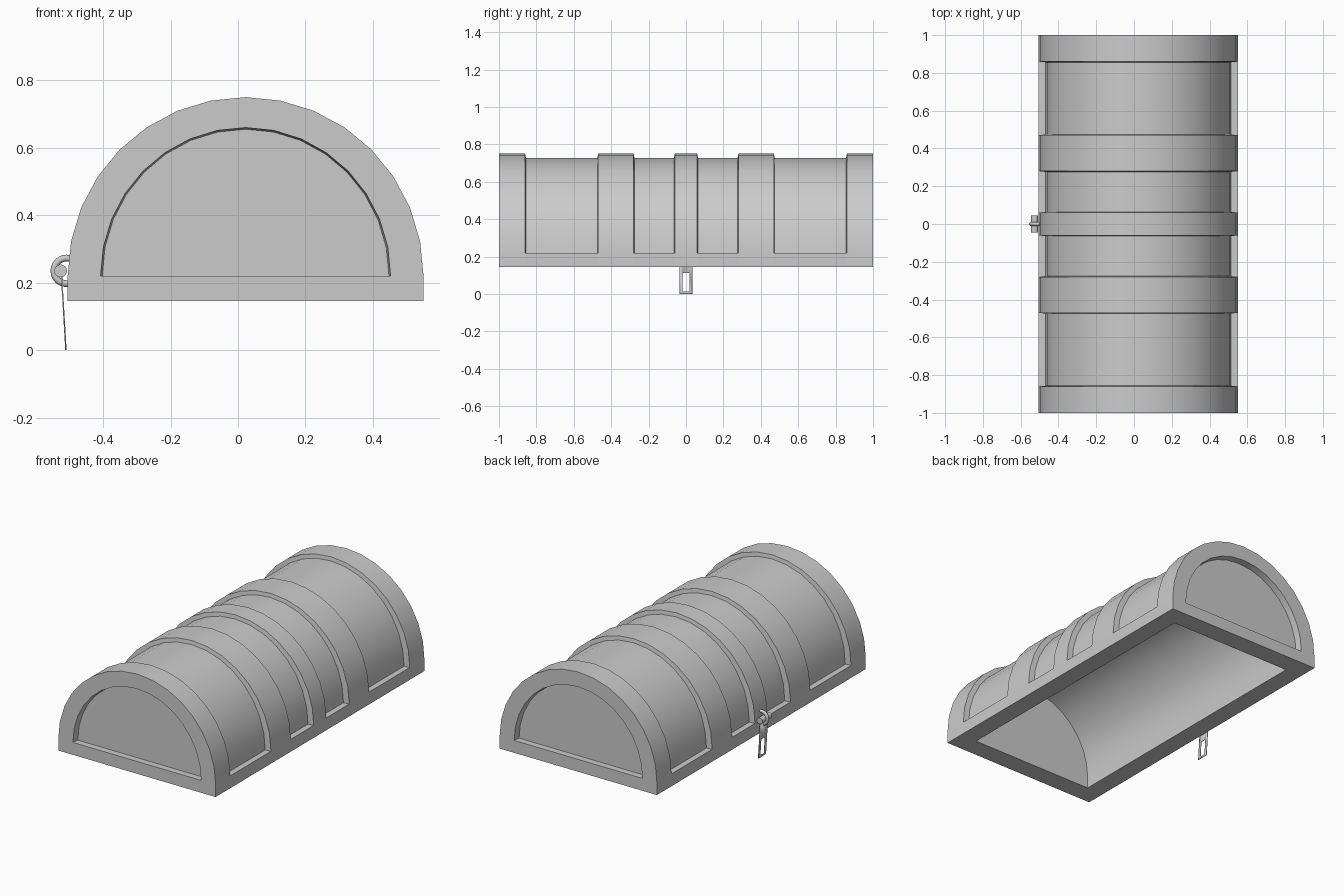
import bpy, bmesh, math
from mathutils import Matrix, Vector

if "Cube" in bpy.data.objects:
    bpy.data.objects.remove(bpy.data.objects["Cube"])

CX, Z0, ZB = 0.0225, 0.22, 0.145   # arch centre, spring line, bottom edge
SEG = 16


def arch(y, rx, rz, w=None, zb=ZB):
    """Arch section: straight foot of half width w, then a half ellipse."""
    w = rx if w is None else w
    pts = [(CX - w, y, zb), (CX - w, y, Z0)]
    for i in range(SEG + 1):
        a = math.pi * (1 - i / SEG)
        pts.append((CX + rx * math.cos(a), y, Z0 + rz * math.sin(a)))
    return pts + [(CX + w, y, Z0), (CX + w, y, zb)]


def finish(bm, name):
    bmesh.ops.remove_doubles(bm, verts=bm.verts, dist=0.0001)
    bmesh.ops.recalc_face_normals(bm, faces=bm.faces)
    me = bpy.data.meshes.new(name)
    bm.to_mesh(me)
    bm.free()
    ob = bpy.data.objects.new(name, me)
    bpy.context.collection.objects.link(ob)
    bpy.ops.object.select_all(action='DESELECT')
    ob.select_set(True)
    bpy.context.view_layer.objects.active = ob
    bpy.ops.object.shade_smooth_by_angle(angle=math.radians(30))
    return ob


def bridge(bm, a, b, closed=False):
    n = len(a)
    for i in range(n if closed else n - 1):
        j = (i + 1) % n
        bm.faces.new((a[i], a[j], b[j], b[i]))


# Lid shell: raised bands and recessed panels along its length
bm = bmesh.new()


def ring(pts):
    return [bm.verts.new(p) for p in pts]


R, FULL, LOW, SHELF = 0.5275, (0.5275, 0.53), (0.492, 0.507), 0.5275
rows = [(-1.0, FULL)]
for a, b in ((-0.86, -0.47), (-0.28, -0.06), (0.06, 0.28), (0.47, 0.86)):
    rows += [(a, FULL), (a + 0.004, LOW), (b - 0.004, LOW), (b, FULL)]
rows.append((1.0, FULL))
outer = [ring(arch(y, *r, w=SHELF)) for y, r in rows]
for a, b in zip(outer, outer[1:]):
    bridge(bm, a, b)

# Sunken end panels
for s, end in ((-1, outer[0]), (1, outer[-1])):
    lip = ring(arch(s, 0.43, 0.44, zb=Z0))
    floor = ring(arch(s * 0.96, 0.425, 0.435, zb=Z0))
    bridge(bm, end, lip, True)
    bridge(bm, lip, floor, True)
    bm.faces.new(floor)

# Hollow inside and flat bottom rim
inner = [ring(arch(y, 0.415, 0.42)) for y in (-0.88, 0.88)]
bridge(bm, *inner)
for r in inner:
    bm.faces.new(r)
for k in (0, -1):
    side = [r[k] for r in outer]
    bm.faces.new(side + [inner[1][k], inner[0][k]])
for o, i in ((outer[0], inner[0]), (outer[-1], inner[1])):
    bm.faces.new((o[0], o[-1], i[-1], i[0]))
finish(bm, "chest_lid")

# Clasp ring standing out of the lid edge
bpy.ops.mesh.primitive_torus_add(major_segments=24, minor_segments=10,
                                 major_radius=0.038, minor_radius=0.010,
                                 location=(-0.508, 0, 0.235),
                                 rotation=(math.pi / 2, 0, 0))
bpy.context.object.name = "clasp_ring"
bpy.ops.object.shade_smooth_by_angle(angle=math.radians(40))

# Hinge pin through the ring
bpy.ops.mesh.primitive_cylinder_add(vertices=16, radius=0.019, depth=0.092,
                                    location=(-0.526, 0, 0.235),
                                    rotation=(math.pi / 2, 0, 0))
bpy.context.object.name = "clasp_pin"
bpy.ops.object.shade_smooth_by_angle(angle=math.radians(40))

# Thin hanging hasp plate with a slot
bm = bmesh.new()


def plate_point(y, z):
    return bm.verts.new((-0.510 - 0.013 * z / 0.22, y, z))


o = [plate_point(*p) for p in ((-0.036, 0.002), (0.036, 0.002), (0.036, 0.222), (-0.036, 0.222))]
i = [plate_point(*p) for p in ((-0.019, 0.014), (0.019, 0.014), (0.019, 0.115), (-0.019, 0.115))]
bridge(bm, o, i, True)
bmesh.ops.translate(bm, verts=bm.verts, vec=(0, 0, -0.002))
plate = finish(bm, "hasp_plate")
mod = plate.modifiers.new("thickness", 'SOLIDIFY')
mod.thickness = 0.004
mod.offset = 0
